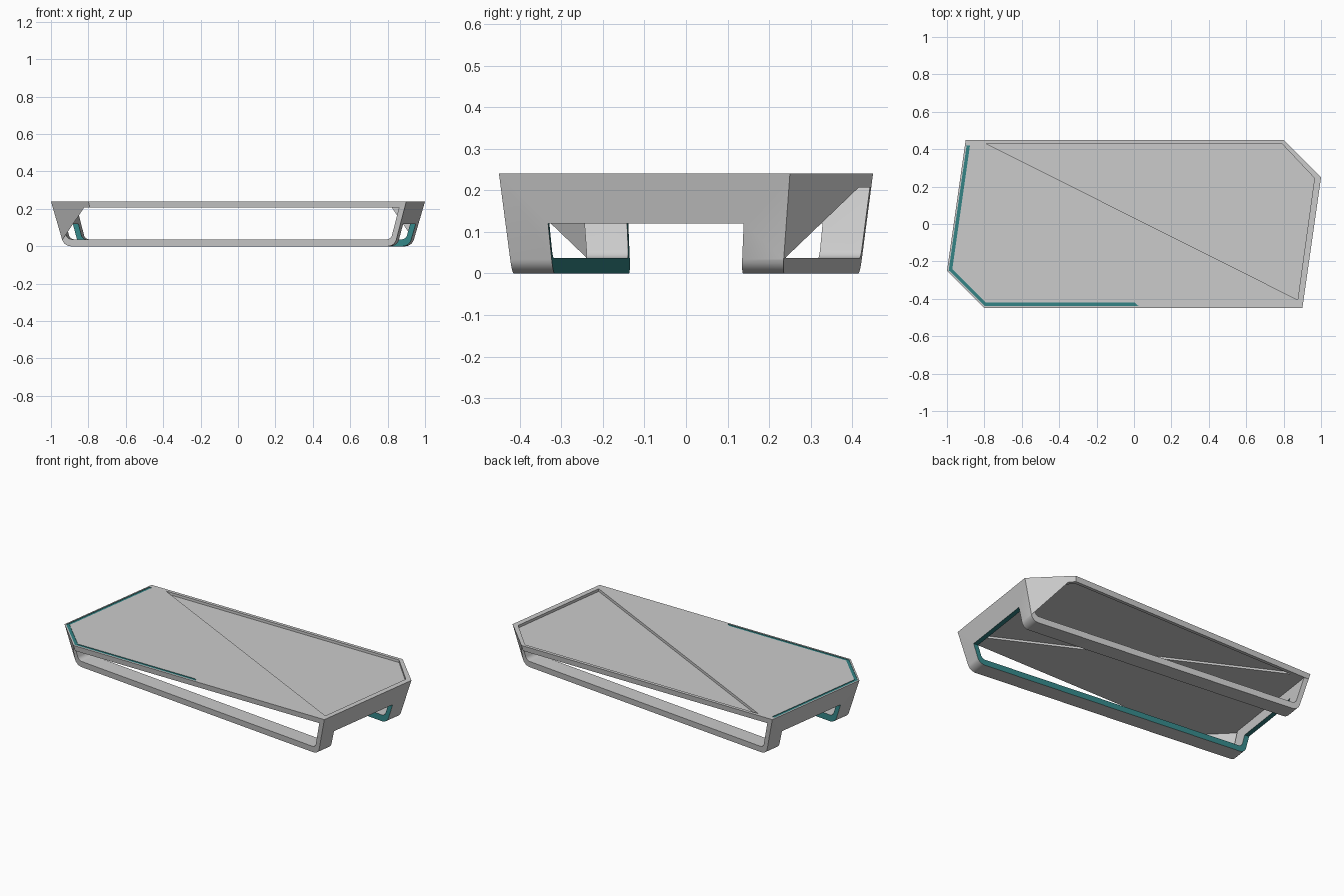
import bpy, bmesh
from mathutils import Vector

if "Cube" in bpy.data.objects:
    bpy.data.objects.remove(bpy.data.objects["Cube"], do_unlink=True)

HEIGHT, SKEW = 0.24, 1 / 7


def material(name, rgb):
    mat = bpy.data.materials.new(name)
    mat.use_nodes = True
    mat.diffuse_color = (*rgb, 1)
    mat.node_tree.nodes["Principled BSDF"].inputs["Base Color"].default_value = (*rgb, 1)
    return mat


grey = material("light grey", (0.6, 0.6, 0.6))
teal = material("teal", (0.033, 0.23, 0.235))


def taper(z):
    """Plan scale at a height: the table narrows towards the floor."""
    return 1 - 0.07 * (HEIGHT - z) / HEIGHT


def turned(points):
    """Plan points turned half way round."""
    return [(-x, -y) for x, y in points]


def scaled(points, s):
    return [(x * s, y * s) for x, y in points]


def loft(name, low, high, z0, z1, mat, round_by=0.0):
    """Solid between two plan outlines, with optional rounded lower side edges."""
    bm = bmesh.new()
    a = [bm.verts.new((x, y, z0)) for x, y in low]
    b = [bm.verts.new((x, y, z1)) for x, y in high]
    n = len(a)
    bm.faces.new(a)
    bm.faces.new(b)
    for i in range(n):
        j = (i + 1) % n
        bm.faces.new((a[i], a[j], b[j], b[i]))
    bmesh.ops.recalc_face_normals(bm, faces=bm.faces[:])
    if round_by:
        edges = []
        for e in bm.edges:
            d = e.verts[0].co - e.verts[1].co
            if all(v in a for v in e.verts) and abs(d.y) > 3 * abs(d.x):
                edges.append(e)
        bmesh.ops.bevel(bm, geom=edges, offset=round_by, segments=6,
                        profile=0.5, affect='EDGES')
        bmesh.ops.recalc_face_normals(bm, faces=bm.faces[:])
    mesh = bpy.data.meshes.new(name)
    bm.to_mesh(mesh)
    bm.free()
    mesh.materials.append(mat)
    obj = bpy.data.objects.new(name, mesh)
    bpy.context.collection.objects.link(obj)
    return obj


def tapered(name, plan, z0, z1, mat, round_by=0.0):
    """Solid that narrows downwards with the table."""
    return loft(name, scaled(plan, taper(z0)), scaled(plan, taper(z1)),
                z0, z1, mat, round_by)


def select_only(obj):
    bpy.ops.object.select_all(action='DESELECT')
    obj.select_set(True)
    bpy.context.view_layer.objects.active = obj


def cut(target, cutter):
    """Subtract the cutter; the new faces keep its material."""
    mod = target.modifiers.new(cutter.name, 'BOOLEAN')
    mod.operation, mod.solver = 'DIFFERENCE', 'EXACT'
    mod.material_mode = 'TRANSFER'
    mod.object = cutter
    cutter.hide_render = True
    select_only(target)
    bpy.ops.object.modifier_apply(modifier=mod.name)
    bpy.data.objects.remove(cutter, do_unlink=True)


def offset_path(points, d):
    """Mitred offset of an open plan path."""
    pts = [Vector(p) for p in points]
    result = []
    for i, p in enumerate(pts):
        dirs = []
        if i > 0:
            dirs.append((p - pts[i - 1]).normalized())
        if i < len(pts) - 1:
            dirs.append((pts[i + 1] - p).normalized())
        normals = [Vector((-t.y, t.x)) for t in dirs]
        m = sum(normals, Vector((0, 0))).normalized()
        result.append(tuple(p + m * d / m.dot(normals[0])))
    return result


# Tapered six-sided body with rounded feet
outline = [(0.9, -0.45), (1, 0.25), (0.8, 0.45)]
body = tapered("table_frame", outline + turned(outline), 0, HEIGHT, grey, 0.035)


# Opening from front to back, leaving top, side walls and floor
def tunnel_plan(z):
    half, reach = 0.933 * taper(z), 0.6
    side = [(half - reach * SKEW, -reach), (half + reach * SKEW, reach)]
    return side + turned(side)


cut(body, loft("tunnel_cutter", tunnel_plan(0.037), tunnel_plan(0.207),
               0.037, 0.207, grey, 0.022))

# Below the top, both frames run straight from wall to wall past the cut corners
leg, far_leg = Vector((1, 0.25)), Vector((-0.9, 0.45))
along = (leg - far_leg) * 0.1
wedge = [tuple(leg + along), (1.2, 1), (-1.2, 1), tuple(far_leg - along)]
for plan in (wedge, turned(wedge)):
    cut(body, tapered("corner_cutter", plan, -0.1, 0.207, grey))

# Slanted gap through the floor and lower walls, leaving two rails and four legs
edge = [(-1.61, -0.078), (1.61, -0.417)]
cut(body, tapered("leg_gap_cutter", edge + turned(edge), -0.1, 0.12, teal))

# Thin sunken panel on one side of the diagonal, above and below
panel = [(-0.79, 0.43), (0.79, 0.43), (0.965, 0.245), (0.875, -0.405)]
cut(body, loft("panel_cutter", panel, panel, 0.224, 0.3, grey))
under = [(-0.78, 0.425), (0.78, 0.425), (0.945, 0.24), (0.855, -0.395)]
cut(body, loft("underside_cutter", under, under, 0.15, 0.220, grey))

# Coloured trim groove along three edges of the top
path = [(-0.886, 0.42), (-0.981, -0.244), (-0.794, -0.43), (0.015, -0.43)]
inner, outer = offset_path(path, 0.009), offset_path(path, -0.009)
inner[-1] = (inner[-1][0] - 0.01, inner[-1][1])
outer[-1] = (outer[-1][0] + 0.01, outer[-1][1])
strip = inner + outer[::-1]
cut(body, loft("trim_cutter", strip, strip, HEIGHT - 0.003, 0.3, teal))

select_only(body)
bpy.ops.object.shade_smooth_by_angle(angle=0.5)
